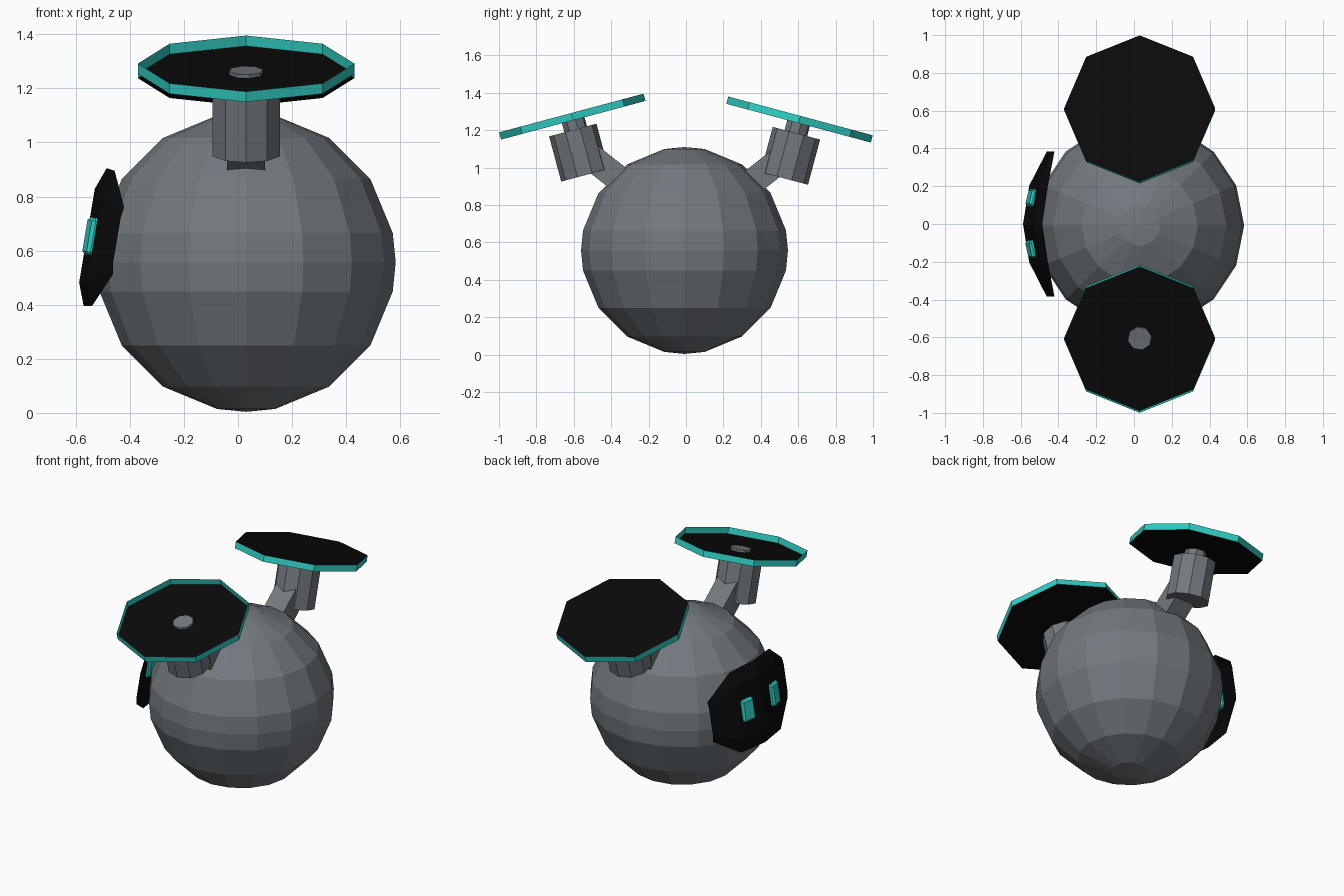
import bpy, bmesh, math
from mathutils import Matrix, Vector

if "Cube" in bpy.data.objects:
    bpy.data.objects.remove(bpy.data.objects["Cube"])

T, R = Matrix.Translation, Matrix.Rotation
rad = math.radians


def material(name, color):
    m = bpy.data.materials.new(name)
    m.diffuse_color = (*color, 1)
    m.use_nodes = True
    m.node_tree.nodes["Principled BSDF"].inputs["Base Color"].default_value = m.diffuse_color
    return m


GRAY = material("slate gray", (0.17, 0.19, 0.21))
BLACK = material("black", (0.003, 0.003, 0.003))
TEAL = material("teal", (0.03, 0.62, 0.55))


def finish(bm, name, mats, matrix=Matrix()):
    bm.transform(matrix)
    me = bpy.data.meshes.new(name)
    bm.to_mesh(me)
    bm.free()
    for m in mats:
        me.materials.append(m)
    ob = bpy.data.objects.new(name, me)
    bpy.context.collection.objects.link(ob)
    return ob


def prism(name, sides, radius, depth, matrix, mat, turn=0.0):
    bm = bmesh.new()
    bmesh.ops.create_cone(bm, cap_ends=True, segments=sides, radius1=radius,
                          radius2=radius, depth=depth, matrix=R(turn, 4, 'Z'))
    return finish(bm, name, [mat], matrix)


def box(name, size, matrix, mat, bevel=0.0):
    bm = bmesh.new()
    bmesh.ops.create_cube(bm, size=1, matrix=Matrix.Diagonal((*size, 1)))
    if bevel:
        bmesh.ops.bevel(bm, geom=bm.edges[:], offset=bevel, segments=1, affect='EDGES')
    return finish(bm, name, [mat], matrix)


# Faceted ball body: lathed rings with an extra ring on the equator
CENTER = Vector((0.03, -0.008, 0.557))
bm = bmesh.new()
rad_body = 0.553
angles = [-90, -78.75, -56.25, -33.75, -11.25, 0, 11.25, 33.75, 56.25, 78.75, 90]
profile = [bm.verts.new((rad_body * math.cos(rad(a)), 0, rad_body * math.sin(rad(a))))
           for a in angles]
edges = [bm.edges.new(p) for p in zip(profile, profile[1:])]
bmesh.ops.spin(bm, geom=profile + edges, cent=(0, 0, 0), axis=(0, 0, 1),
               angle=math.tau, steps=16)
bmesh.ops.remove_doubles(bm, verts=bm.verts[:], dist=1e-4)
bmesh.ops.dissolve_degenerate(bm, edges=bm.edges[:], dist=1e-5)
bmesh.ops.recalc_face_normals(bm, faces=bm.faces[:])
finish(bm, "body", [GRAY], T(CENTER))

# Face visor: thin curved octagonal sheet just off the ball, tilted upward
FACE = T(Vector((0.03, 0, 0.557))) @ R(rad(9.5), 4, 'Y')
bm = bmesh.new()
grid = []
for az, half in ((-38, 12.5), (-19, 24.5), (0, 24.5), (19, 24.5), (38, 12.5)):
    col = []
    for f in (-1, -0.67, 0.67, 1):
        a, e = rad(az), rad(half * f)
        col.append(bm.verts.new((-0.622 * math.cos(a) * math.cos(e),
                                 0.622 * math.sin(a), 0.622 * math.cos(a) ** 0.3 * math.sin(e))))
    grid.append(col)
for c0, c1 in zip(grid, grid[1:]):
    for i in range(3):
        bm.faces.new((c0[i], c0[i + 1], c1[i + 1], c1[i]))
bmesh.ops.recalc_face_normals(bm, faces=bm.faces[:])
if sum(f.normal.x for f in bm.faces) > 0:
    bmesh.ops.reverse_faces(bm, faces=bm.faces[:])
finish(bm, "visor", [BLACK], FACE)

# Eyes: small bevelled blocks on the visor
for side, az in (("left", 13.5), ("right", -13)):
    box(side + "_eye", (0.04, 0.095, 0.14),
        FACE @ R(rad(-az), 4, 'Z') @ T((-0.592, 0, 0)), TEAL, 0.012)


def rotor_disc(name, matrix, closed):
    """Octagonal disc with a teal rim; open discs show the floor inside."""
    bm = bmesh.new()
    bmesh.ops.create_cone(bm, cap_ends=True, segments=8, radius1=0.4,
                          radius2=0.4, depth=0.04)
    bm.normal_update()
    for f in bm.faces:
        f.material_index = 0 if abs(f.normal.z) > 0.5 else 1
    if not closed:
        bmesh.ops.delete(bm, geom=[f for f in bm.faces if f.normal.z > 0.5],
                         context='FACES')
    finish(bm, name, [BLACK, TEAL], matrix)


# Rotor assemblies: arm, motor, neck and disc, leaning away from the body
for name, s, disc, motor, arm in (
        ("front", -1, (-0.608, 1.2725), (-0.573, 1.08), (-0.41, 0.98)),
        ("back", 1, (0.607, 1.257), (0.558, 1.063), (0.41, 0.967))):
    lean = R(rad(-15 * s), 4, 'X')
    at = lambda p: T((0.03, p[0], p[1]))
    rotor_disc(name + "_disc", at(disc) @ lean, s > 0)
    prism(name + "_neck", 8, 0.064, 0.12, at(disc) @ lean @ T((0, 0, -0.066)), GRAY, rad(12))
    prism(name + "_motor", 10, 0.131, 0.25, at(motor) @ lean, GRAY)
    box(name + "_arm", (0.14, 0.30, 0.14), at(arm) @ R(rad(38 * s), 4, 'X'), GRAY)
